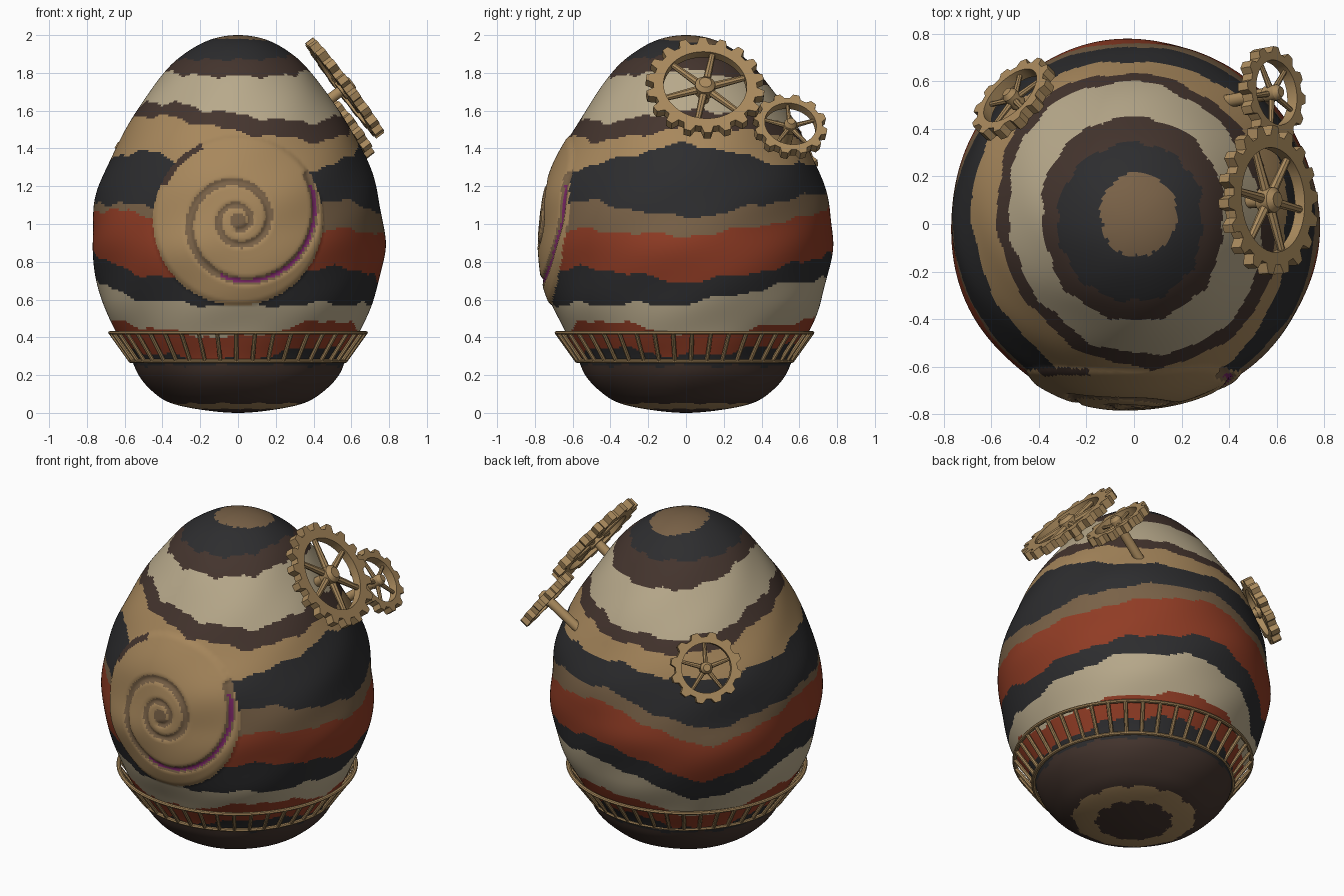
import bpy, bmesh, math
from mathutils import Vector, Matrix

if "Cube" in bpy.data.objects:
    bpy.data.objects.remove(bpy.data.objects["Cube"])

PI, TAU = math.pi, math.tau


def material(name, rgb):
    m = bpy.data.materials.new(name)
    m.diffuse_color = (*rgb, 1)
    m.use_nodes = True
    m.node_tree.nodes["Principled BSDF"].inputs["Base Color"].default_value = m.diffuse_color
    return m


TAUPE, CHARCOAL, BROWN, CREAM, TAN, RUST, MAGENTA = range(7)
MATS = [material("taupe", (.19, .12, .063)), material("charcoal", (.026, .026, .028)),
        material("dark brown", (.058, .035, .027)), material("cream", (.48, .40, .26)),
        material("tan", (.39, .245, .108)), material("rust", (.28, .045, .018)),
        material("magenta", (.19, .02, .13))]
BRASS = material("brass", (.40, .255, .11))


def catmull(p0, p1, p2, p3, t):
    return .5 * (2 * p1 + (p2 - p0) * t + (2 * p0 - 5 * p1 + 4 * p2 - p3) * t * t
                 + (3 * p1 - p0 - 3 * p2 + p3) * t ** 3)


# ---- egg profile: radius, height
PROFILE = [Vector(p) for p in ((0, .0), (.2, .018), (.36, .055), (.46, .12), (.53, .2), (.575, .3),
           (.645, .43), (.72, .6), (.772, .83), (.768, 1.0), (.735, 1.2), (.65, 1.4), (.535, 1.6),
           (.39, 1.8), (.285, 1.9), (.15, 1.975), (0, 2.0))]


def profile_rows(n):
    pts = [Vector((-PROFILE[1].x, PROFILE[1].y))] + PROFILE + [Vector((-PROFILE[-2].x, PROFILE[-2].y))]
    fine = [catmull(*pts[i:i + 4], k / 20) for i in range(len(pts) - 3) for k in range(20)]
    fine.append(PROFILE[-1])
    dist = [0]
    for a, b in zip(fine, fine[1:]):
        dist.append(dist[-1] + (b - a).length)
    rows, s = [], 0
    for i in range(n + 1):
        d = dist[-1] * i / n
        while s < len(fine) - 2 and dist[s + 1] < d:
            s += 1
        rows.append(fine[s].lerp(fine[s + 1], (d - dist[s]) / (dist[s + 1] - dist[s])))
    return rows


# ---- strata: colour above each boundary, its waviness, heights every 45 degrees from the front
STRATA = [
    (TAUPE, .1, (1.98, 1.975, 1.965, 1.95, 1.945, 1.965, 1.98, 1.98)),
    (CHARCOAL, .6, (1.87, 1.88, 1.90, 1.87, 1.85, 1.86, 1.87, 1.87)),
    (BROWN, .7, (1.78, 1.79, 1.82, 1.76, 1.72, 1.74, 1.81, 1.79)),
    (CREAM, 1, (1.58, 1.54, 1.60, 1.57, 1.50, 1.50, 1.62, 1.64)),
    (BROWN, 1, (1.49, 1.44, 1.51, 1.48, 1.43, 1.42, 1.54, 1.57)),
    (TAN, 1, (1.25, 1.31, 1.42, 1.32, 1.32, 1.28, 1.33, 1.38)),
    (CHARCOAL, 1, (1.05, 1.12, 1.04, 1.13, 1.16, 1.00, 1.10, 1.10)),
    (TAUPE, 1, (.92, .97, .94, 1.02, 1.08, .90, 1.05, 1.06)),
    (RUST, 1, (.70, .77, .70, .78, .84, .66, .86, .74)),
    (CHARCOAL, 1, (.57, .58, .58, .68, .70, .52, .70, .60)),
    (CREAM, 1, (.40, .49, .42, .46, .50, .38, .49, .45)),
    (RUST, 1, (.28, .35, .30, .35, .36, .28, .34, .31)),
    (CHARCOAL, .6, (.25,) * 8),
    (BROWN, .3, (.05,) * 8),
    (TAN, .15, (.021,) * 8)]


def boundaries(a):
    s = a / TAU * 8
    i, t = int(s), s - int(s)
    out = []
    for k, (_, wave, h) in enumerate(STRATA):
        z = catmull(*(h[(i + d) % 8] for d in (-1, 0, 1, 2)), t)
        out.append(z + wave * (.010 * math.sin(11 * a + k * .8) + .006 * math.sin(23 * a + 2 * k)))
    return out


# ---- fossil spiral on the front
def spiral(x, y, z):
    """Return (on shell, groove distance, groove half width, winding angle, radius, angle)."""
    v = z - 1.02
    rho, phi = math.hypot(x, v), math.atan2(v, x)
    on = y < 0 and rho < .45
    best, turn = 9, 0
    if y < 0:
        for k in (-2, -1, 0, 1):
            t = phi + TAU * k
            if -2.6 * PI < t < TAU + .62:
                d = abs(rho - .16 * 2.5 ** (t / TAU))
                if d < best:
                    best, turn = d, t
    return on, best, min(.021, .012 + rho * .05), turn, rho, phi


def egg_colour(x, y, z, bounds):
    on, d, w, turn, rho, phi = spiral(x, y, z)
    if y < 0 and rho < .5:
        if d < .009 and 1.4 * PI < turn < TAU + .45:
            return MAGENTA
        if d < w or rho < .04:
            return TAUPE
        if .42 < rho < .45 and 2.02 < phi < 2.7:
            return BROWN
    if on or (y < 0 and -.3 < x < .35 and 1.02 < z < bounds[4]):
        return TAN
    for (colour, _, _), b in zip(STRATA, bounds):
        if z > b:
            return colour
    return BROWN


def build_egg(cols=360, n=220):
    rows = profile_rows(n)
    verts = [(0, 0, 0)]
    for p in rows[1:-1]:
        for j in range(cols):
            a = TAU * j / cols
            r = p.x * (1 + .006 * math.sin(3 * a + 11 * p.y) + .004 * math.sin(7 * a - 17 * p.y))
            x, y = r * math.sin(a), -r * math.cos(a)
            on, d, w, _, rho, _ = spiral(x, y, p.y)
            if on or (y < 0 and d < w):
                lift = .016 * min(1, max(0, (.46 - rho) / .03)) - .02 * max(0, 1 - d / (w * 1.3))
                x, y = x * (1 + lift), y * (1 + lift)
            verts.append((x, y, p.y))
    verts.append((0, 0, 2))
    top = len(verts) - 1
    vid = lambda i, j: 1 + i * cols + j % cols
    faces, columns = [], []
    for j in range(cols):
        faces.append((0, vid(0, j + 1), vid(0, j)))
        faces.extend((vid(i, j), vid(i, j + 1), vid(i + 1, j + 1), vid(i + 1, j)) for i in range(n - 2))
        faces.append((vid(n - 2, j), vid(n - 2, j + 1), top))
        columns += [j] * n
    me = bpy.data.meshes.new("egg")
    me.from_pydata(verts, [], faces)
    for m in MATS:
        me.materials.append(m)
    limits = [boundaries(TAU * (j + .5) / cols) for j in range(cols)]
    for poly, j in zip(me.polygons, columns):
        poly.use_smooth = True
        poly.material_index = egg_colour(*poly.center, limits[j])
    bpy.context.collection.objects.link(bpy.data.objects.new("egg", me))


def finish(name, bm, matrix=Matrix()):
    bmesh.ops.recalc_face_normals(bm, faces=bm.faces)
    me = bpy.data.meshes.new(name)
    bm.to_mesh(me)
    bm.free()
    me.materials.append(BRASS)
    for p in me.polygons:
        p.use_smooth = True
    me.set_sharp_from_angle(angle=math.radians(35))
    ob = bpy.data.objects.new(name, me)
    ob.matrix_world = matrix
    bpy.context.collection.objects.link(ob)


def rod(bm, a, b, r1, r2=None, sides=12):
    a, b = Vector(a), Vector(b)
    m = Matrix.Translation((a + b) / 2) @ (b - a).to_track_quat('Z', 'Y').to_matrix().to_4x4()
    bmesh.ops.create_cone(bm, cap_ends=True, segments=sides, radius1=r1,
                          radius2=r1 if r2 is None else r2, depth=(b - a).length, matrix=m)


def sweep_ring(bm, section, steps, radius_at=None):
    """Close a loop of (radius, height) sections around z; radius_at edits the radius per step."""
    loops = []
    for i in range(steps):
        a = TAU * i / steps
        pts = [(radius_at(i, r) if radius_at else r, z) for r, z in section]
        loops.append([bm.verts.new((r * math.cos(a), r * math.sin(a), z)) for r, z in pts])
    m = len(section)
    for i in range(steps):
        p, q = loops[i], loops[(i + 1) % steps]
        for k in range(m):
            bm.faces.new((p[k], q[k], q[(k + 1) % m], p[(k + 1) % m]))


# ---- toothed wheel with spokes, hub and an axle reaching into the egg
def gear(name, centre, normal, outer, teeth, spokes, axle):
    bm = bmesh.new()
    root, inner, h = outer * .87, outer * .70, .026
    tooth = lambda i, r: r if r < root or i % 6 in (2, 3, 4) else root
    sweep_ring(bm, [(inner, -h), (outer, -h), (outer, h), (inner, h)], teeth * 6, tooth)
    for i in range(spokes):
        a = TAU * i / spokes + .3
        d = Vector((math.cos(a), math.sin(a), 0))
        rod(bm, d * .02, d * (inner + .01), outer * .07, outer * .05, 8)
    hub = outer * .17
    rod(bm, (0, 0, -.03), (0, 0, .03), hub, sides=20)
    rod(bm, (0, 0, .03), (0, 0, .05), hub, hub * .6, 20)
    rod(bm, (0, 0, -axle), (0, 0, 0), .028, sides=16)
    rot = Vector(normal).to_track_quat('Z', 'Y').to_matrix().to_4x4()
    finish(name, bm, Matrix.Translation(centre) @ rot)


# ---- slatted basket band around the lower egg
def basket_band(slats=42):
    bm = bmesh.new()
    for r, z in ((.675, .424), (.568, .274)):
        section = [(r + .013 * math.cos(TAU * k / 8), z + .010 * math.sin(TAU * k / 8)) for k in range(8)]
        sweep_ring(bm, section, 96)
    for i in range(slats):
        a = TAU * (i + .4) / slats
        c, s = math.cos(a), math.sin(a)
        rod(bm, (.568 * c, .568 * s, .274), (.675 * c, .675 * s, .424), .0115, sides=8)
    finish("basket_band", bm, Matrix.Translation((0, -.008, 0)))


build_egg()
basket_band()
gear("large_gear", (.565, .10, 1.72), (.8, .06, .6), .315, 18, 6, .25)
gear("small_gear", (.58, .55, 1.515), (.78, .14, .6), .197, 12, 5, .30)
gear("back_gear", (-.505, .525, 1.36), (-.63, .63, .45), .205, 12, 5, .16)
